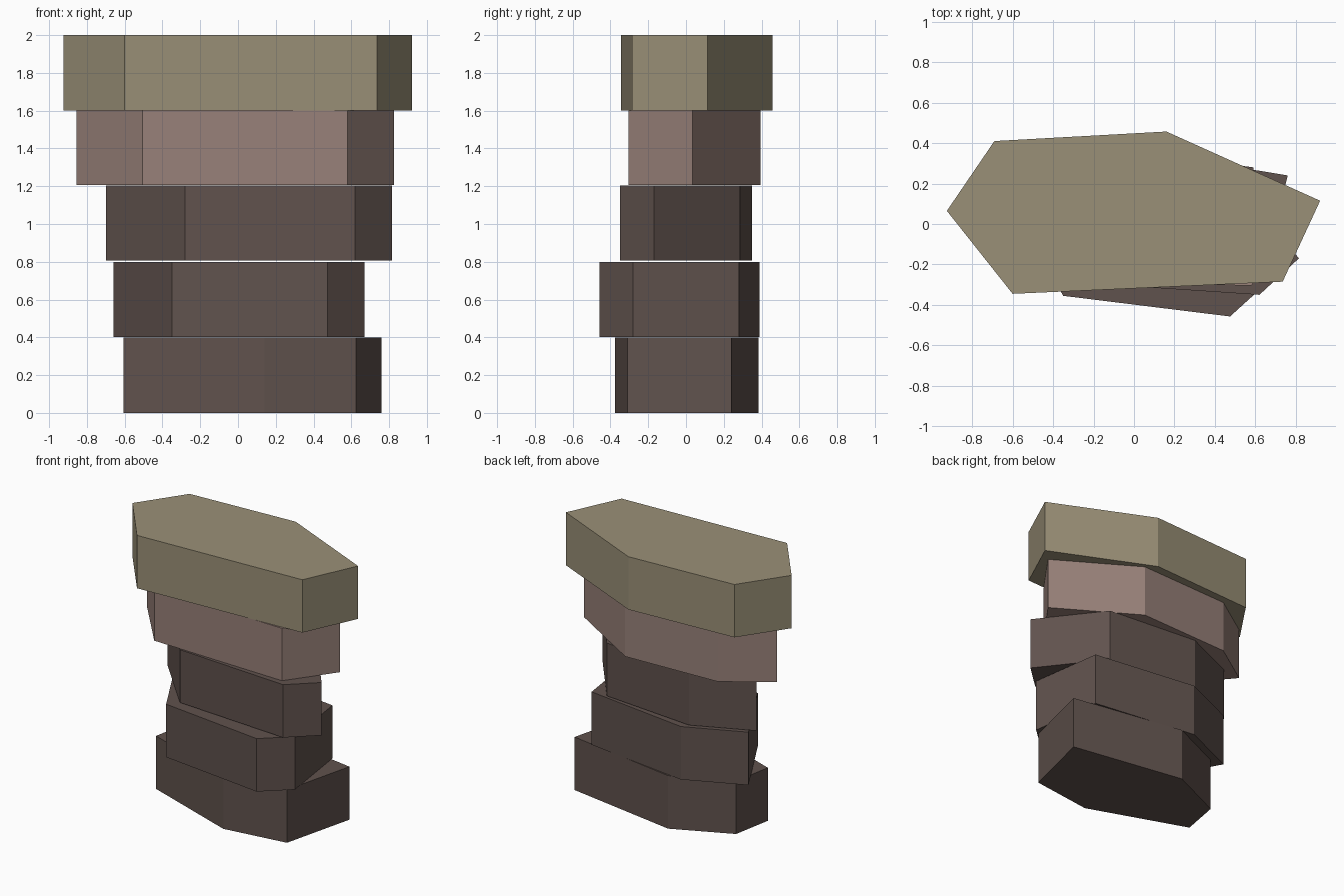
import bpy, bmesh

if "Cube" in bpy.data.objects:
    bpy.data.objects.remove(bpy.data.objects["Cube"])


def material(name, r, g, b):
    """Flat colour from 0-255 sRGB values, stored as linear."""
    lin = [((c / 255 + 0.055) / 1.055) ** 2.4 for c in (r, g, b)]
    m = bpy.data.materials.new(name)
    m.diffuse_color = (*lin, 1)
    m.use_nodes = True
    m.node_tree.nodes["Principled BSDF"].inputs["Base Color"].default_value = m.diffuse_color
    return m


brown = material("dark brown rock", 96, 82, 77)
pink = material("pinkish rock", 152, 129, 121)
olive = material("olive rock", 154, 144, 119)


def slab(name, outline, z0, z1, mat):
    """Extrude a six-sided outline (counter-clockwise) into a rock slab."""
    bm = bmesh.new()
    base = bm.faces.new([bm.verts.new((x, y, z0)) for x, y in outline])
    top = bmesh.ops.extrude_face_region(bm, geom=[base], use_keep_orig=True)
    for v in top["geom"]:
        if isinstance(v, bmesh.types.BMVert):
            v.co.z = z1
    bmesh.ops.recalc_face_normals(bm, faces=bm.faces)
    mesh = bpy.data.meshes.new(name)
    bm.to_mesh(mesh)
    bm.free()
    mesh.materials.append(mat)
    bpy.context.collection.objects.link(bpy.data.objects.new(name, mesh))


# Stacked slabs, bottom to top
slab("base_slab", [(.14, -.375), (.625, -.31), (.76, .24),
                   (-.12, .385), (-.55, .19), (-.605, -.11)], 0, .399, brown)
slab("second_slab", [(-.35, -.355), (.475, -.457), (.67, -.28),
                     (.59, .28), (-.23, .39), (-.66, .20)], .401, .8, brown)
slab("middle_slab", [(-.28, -.29), (.62, -.35), (.815, -.17),
                     (.46, .285), (-.27, .35), (-.70, .16)], .806, 1.204, brown)
slab("fourth_slab", [(-.505, -.275), (.58, -.305), (.825, .035),
                     (.23, .395), (-.52, .365), (-.855, .14)], 1.206, 1.6, pink)
slab("cap_slab", [(-.60, -.345), (.735, -.285), (.92, .115),
                  (.16, .457), (-.69, .41), (-.925, .065)], 1.602, 2, olive)
